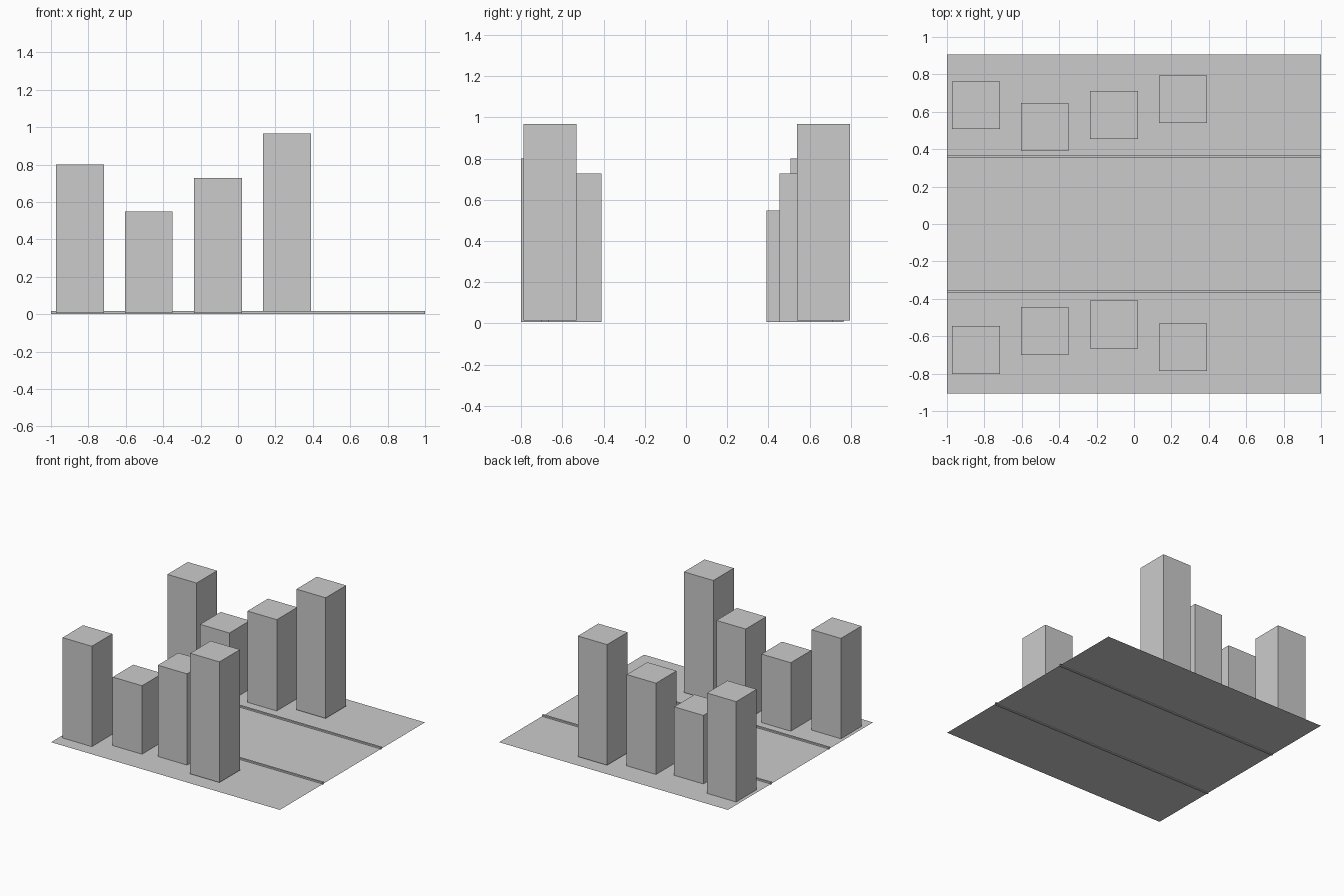
import bpy

if "Cube" in bpy.data.objects:
    bpy.data.objects.remove(bpy.data.objects["Cube"])


def mesh_object(name, verts, faces):
    mesh = bpy.data.meshes.new(name)
    mesh.from_pydata(verts, [], faces)
    mesh.update()
    obj = bpy.data.objects.new(name, mesh)
    bpy.context.collection.objects.link(obj)
    return obj


def sheet(name, y0, y1, z):
    # flat strip running the length of the street
    mesh_object(name, [(-1, y0, z), (1, y0, z), (1, y1, z), (-1, y1, z)], [(0, 1, 2, 3)])


def kerb(name, y0, y1, z0, z1):
    # open-ended raised strip
    profile = [(y0, z0), (y1, z0), (y1, z1), (y0, z1)]
    verts = [(x, y, z) for x in (-1, 1) for y, z in profile]
    faces = [(i, i + 4, (i + 1) % 4 + 4, (i + 1) % 4) for i in range(4)]
    mesh_object(name, verts, faces)


def building(name, x, y, z0, z1, w=0.256):
    bpy.ops.mesh.primitive_cube_add(size=1, location=(x, y, (z0 + z1) / 2))
    obj = bpy.context.object
    obj.name = name
    obj.scale = (w, w, z1 - z0)


# road and pavements
GROUND = 0.006
sheet("road", -0.355, 0.355, GROUND)
sheet("pavement_front", -0.905, -0.37, GROUND)
sheet("pavement_back", 0.37, 0.905, GROUND)

# kerbs between road and pavements
kerb("kerb_front", -0.37, -0.355, 0.0, 0.018)
kerb("kerb_back", 0.355, 0.37, 0.0, 0.018)

# building blocks: x, front y, back y, base, top
blocks = [
    (-0.845, -0.673, 0.635, 0.007, 0.80),
    (-0.477, -0.572, 0.519, 0.007, 0.548),
    (-0.107, -0.538, 0.582, 0.007, 0.728),
    (0.261, -0.659, 0.667, 0.014, 0.967),
]
for i, (x, front_y, back_y, base, top) in enumerate(blocks, 1):
    building(f"front_building_{i}", x, front_y, base, top)
    building(f"back_building_{i}", x, back_y, base, top)
